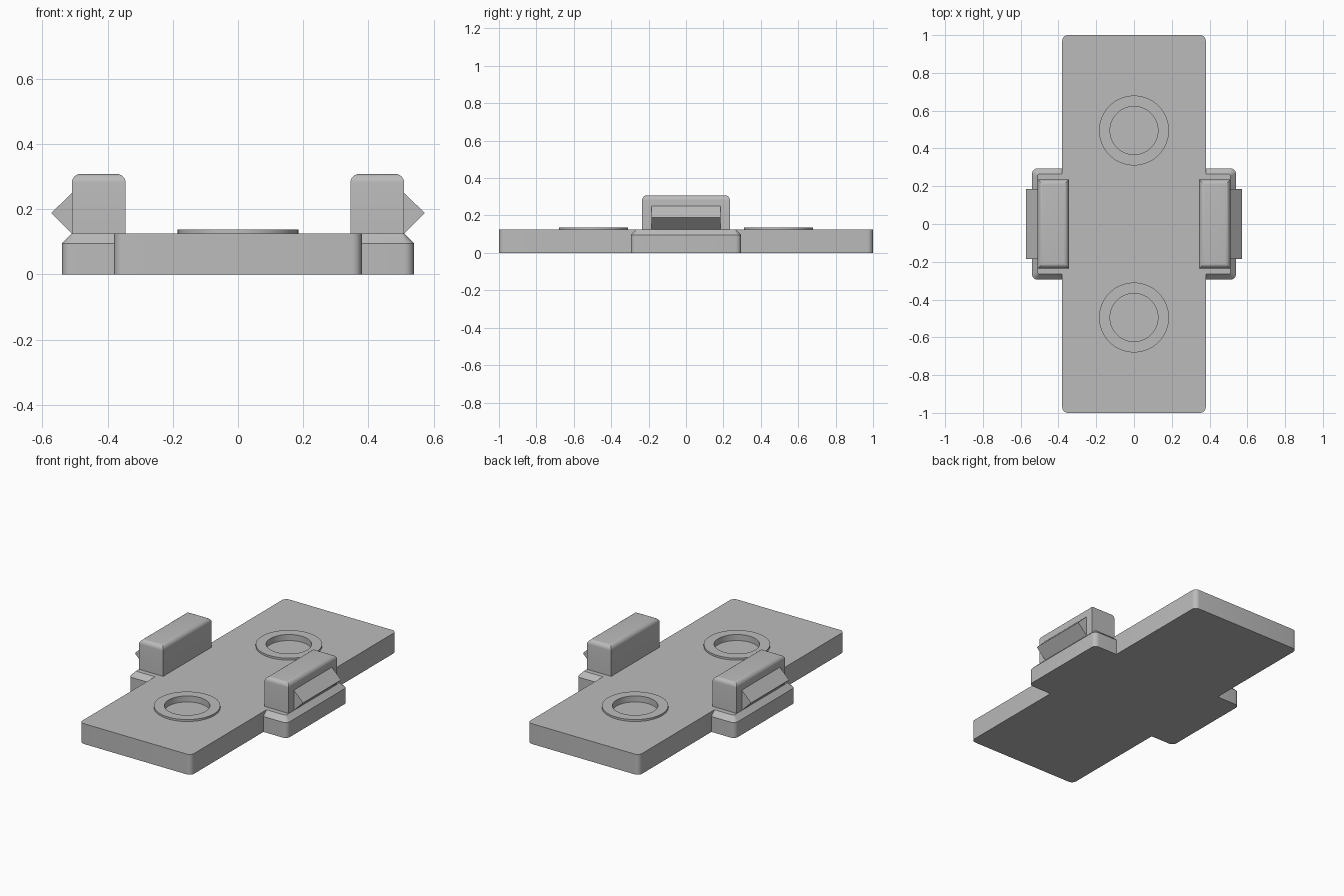
import bpy, bmesh, math

default = bpy.data.objects.get("Cube")
if default:
    bpy.data.objects.remove(default, do_unlink=True)

grey = bpy.data.materials.new("plain grey")
grey.use_nodes = True
grey.diffuse_color = (0.5, 0.5, 0.5, 1)
grey.node_tree.nodes["Principled BSDF"].inputs["Base Color"].default_value = (0.5, 0.5, 0.5, 1)

TOP = 0.125          # plate top height
HOLE = 0.127         # recess radius


def finish(name, bm):
    """Turn a bmesh into a shaded object."""
    bmesh.ops.recalc_face_normals(bm, faces=bm.faces)
    mesh = bpy.data.meshes.new(name)
    bm.to_mesh(mesh)
    bm.free()
    mesh.materials.append(grey)
    obj = bpy.data.objects.new(name, mesh)
    bpy.context.collection.objects.link(obj)
    return obj


def smooth(obj):
    bpy.ops.object.select_all(action="DESELECT")
    obj.select_set(True)
    bpy.context.view_layer.objects.active = obj
    bpy.ops.object.shade_smooth_by_angle(angle=math.radians(30))


def loft(name, rings, closed=False):
    """Skin equal-sized rings; cap the ends, or join last to first."""
    bm = bmesh.new()
    loops = [[bm.verts.new(p) for p in ring] for ring in rings]
    pairs = list(zip(loops, loops[1:]))
    if closed:
        pairs.append((loops[-1], loops[0]))
    else:
        bm.faces.new(loops[0])
        bm.faces.new(loops[-1])
    n = len(loops[0])
    for a, b in pairs:
        for i in range(n):
            j = (i + 1) % n
            bm.faces.new((a[i], a[j], b[j], b[i]))
    return finish(name, bm)


def arc(cx, cy, r, start, steps=6):
    """Quarter-circle corner."""
    return [(cx + r * math.cos(start + math.pi / 2 * k / steps),
             cy + r * math.sin(start + math.pi / 2 * k / steps)) for k in range(steps + 1)]


def at(points, z):
    return [(x, y, z) for x, y in points]


def circle(r, cy, z, n=64):
    return [(r * math.cos(2 * math.pi * k / n), cy + r * math.sin(2 * math.pi * k / n), z)
            for k in range(n)]


# Base plate with rounded corners
R = 0.03
hx, hy = 0.38 - R, 1 - R
outline = [p for i, (sx, sy) in enumerate([(1, 1), (-1, 1), (-1, -1), (1, -1)])
           for p in arc(sx * hx, sy * hy, R, i * math.pi / 2)]
plate = loft("base_plate", [at(outline, 0), at(outline, TOP)])

# Two blind recesses, each with a raised rim
for label, cy in (("front", -0.495), ("back", 0.495)):
    cutter = loft("recess_cutter", [circle(HOLE, cy, 0.1), circle(HOLE, cy, 0.2)])
    cut = plate.modifiers.new("recess", "BOOLEAN")
    cut.operation, cut.solver, cut.object = "DIFFERENCE", "EXACT", cutter
    bpy.context.view_layer.objects.active = plate
    bpy.ops.object.modifier_apply(modifier=cut.name)
    bpy.data.objects.remove(cutter, do_unlink=True)
    rim = loft(label + "_rim", [circle(r, cy, z) for r, z in
               ((HOLE, TOP), (HOLE, 0.137), (0.185, 0.137), (0.185, TOP))], closed=True)
    smooth(rim)
smooth(plate)


def tab_outline(s, inset):
    x, y = 0.54 - inset, 0.295 - inset
    r = R - inset * 0.7
    pts = [(0.38, -y)] + arc(x - r, r - y, r, -math.pi / 2) + arc(x - r, y - r, r, 0) + [(0.38, y)]
    return [(s * px, py) for px, py in pts]


for side, s in (("left", 1), ("right", -1)):
    # Side tab with chamfered top
    tab = loft(side + "_tab", [at(tab_outline(s, 0), 0), at(tab_outline(s, 0), 0.095),
                               at(tab_outline(s, 0.03), TOP)])
    smooth(tab)

    # Upright block, rounded along its top edges
    bm = bmesh.new()
    bmesh.ops.create_cube(bm, size=1)
    bmesh.ops.scale(bm, vec=(0.165, 0.47, 0.183), verts=bm.verts)
    bmesh.ops.translate(bm, vec=(s * 0.4275, 0, TOP + 0.0915), verts=bm.verts)
    top_edges = [e for e in bm.edges if all(v.co.z > 0.2 for v in e.verts)]
    bmesh.ops.bevel(bm, geom=top_edges, offset=0.027, segments=6, profile=0.5, affect="EDGES")
    smooth(finish(side + "_block", bm))

    # Wedge-shaped catch on the outer face
    profile = [(0.51, TOP), (0.573, 0.188), (0.51, 0.25)]
    loft(side + "_catch", [[(s * x, y, z) for x, z in profile] for y in (-0.185, 0.185)])
